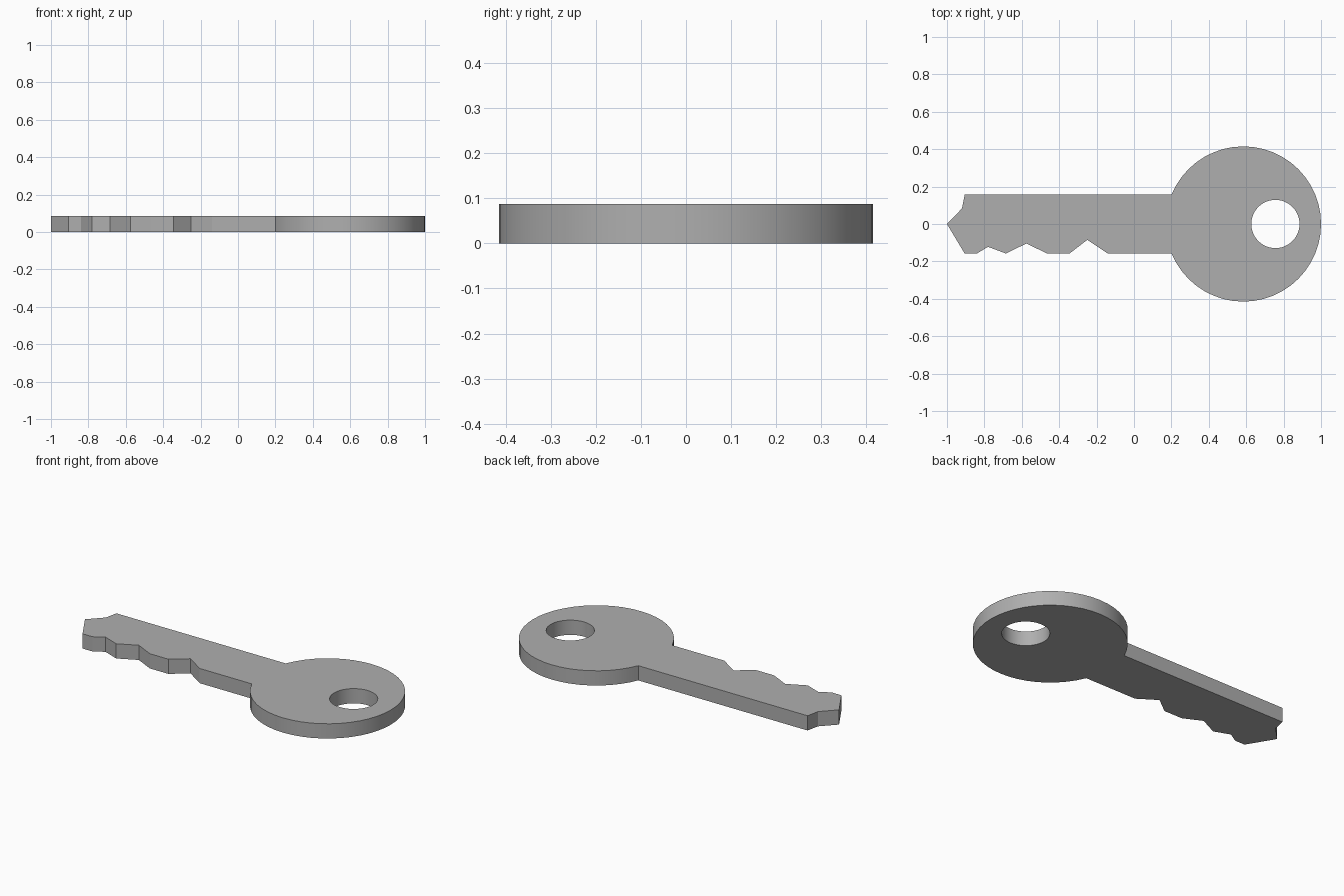
import bpy, bmesh, math

if "Cube" in bpy.data.objects:
    bpy.data.objects.remove(bpy.data.objects["Cube"])

THICK = 0.087
BOW_X, BOW_R = 0.585, 0.415
HALF = 0.158  # half width of the blade


def arc(cx, r, a0, a1, n):
    return [(cx + r * math.cos(a0 + (a1 - a0) * i / n),
             r * math.sin(a0 + (a1 - a0) * i / n)) for i in range(n + 1)]


# Blade: tip and cut teeth, running from the top corner round to the bow
blade = [(-0.905, HALF), (-0.92, 0.083), (-1.0, 0.0), (-0.905, -HALF),
         (-0.84, -HALF), (-0.78, -0.122), (-0.685, -HALF), (-0.575, -0.104),
         (-0.465, -HALF), (-0.345, -HALF), (-0.25, -0.085), (-0.14, -HALF)]

# Round bow and its ring hole
a = math.pi - math.asin(HALF / BOW_R)
bow = arc(BOW_X, BOW_R, -a, a, 42)
hole = arc(0.756, 0.129, 0, math.tau, 48)[:-1]

bm = bmesh.new()
for loop in (blade + bow, hole):
    vs = [bm.verts.new((x, y, 0)) for x, y in loop]
    for i, v in enumerate(vs):
        bm.edges.new((v, vs[(i + 1) % len(vs)]))

# Fill the outline and give it thickness
bmesh.ops.triangle_fill(bm, edges=bm.edges[:], use_beauty=True, use_dissolve=False)
res = bmesh.ops.extrude_face_region(bm, geom=bm.faces[:], use_keep_orig=True)
top = [g for g in res["geom"] if isinstance(g, bmesh.types.BMVert)]
bmesh.ops.translate(bm, verts=top, vec=(0, 0, THICK))
bmesh.ops.recalc_face_normals(bm, faces=bm.faces[:])

mesh = bpy.data.meshes.new("key")
bm.to_mesh(mesh)
bm.free()
key = bpy.data.objects.new("key", mesh)
bpy.context.collection.objects.link(key)

# Dark metal colour, smooth round edge with sharp corners
metal = bpy.data.materials.new("dark_metal")
metal.diffuse_color = (0.43, 0.43, 0.43, 1)
metal.use_nodes = True
metal.node_tree.nodes["Principled BSDF"].inputs["Base Color"].default_value = metal.diffuse_color
mesh.materials.append(metal)
bpy.context.view_layer.objects.active = key
key.select_set(True)
bpy.ops.object.shade_smooth_by_angle(angle=math.radians(20))
